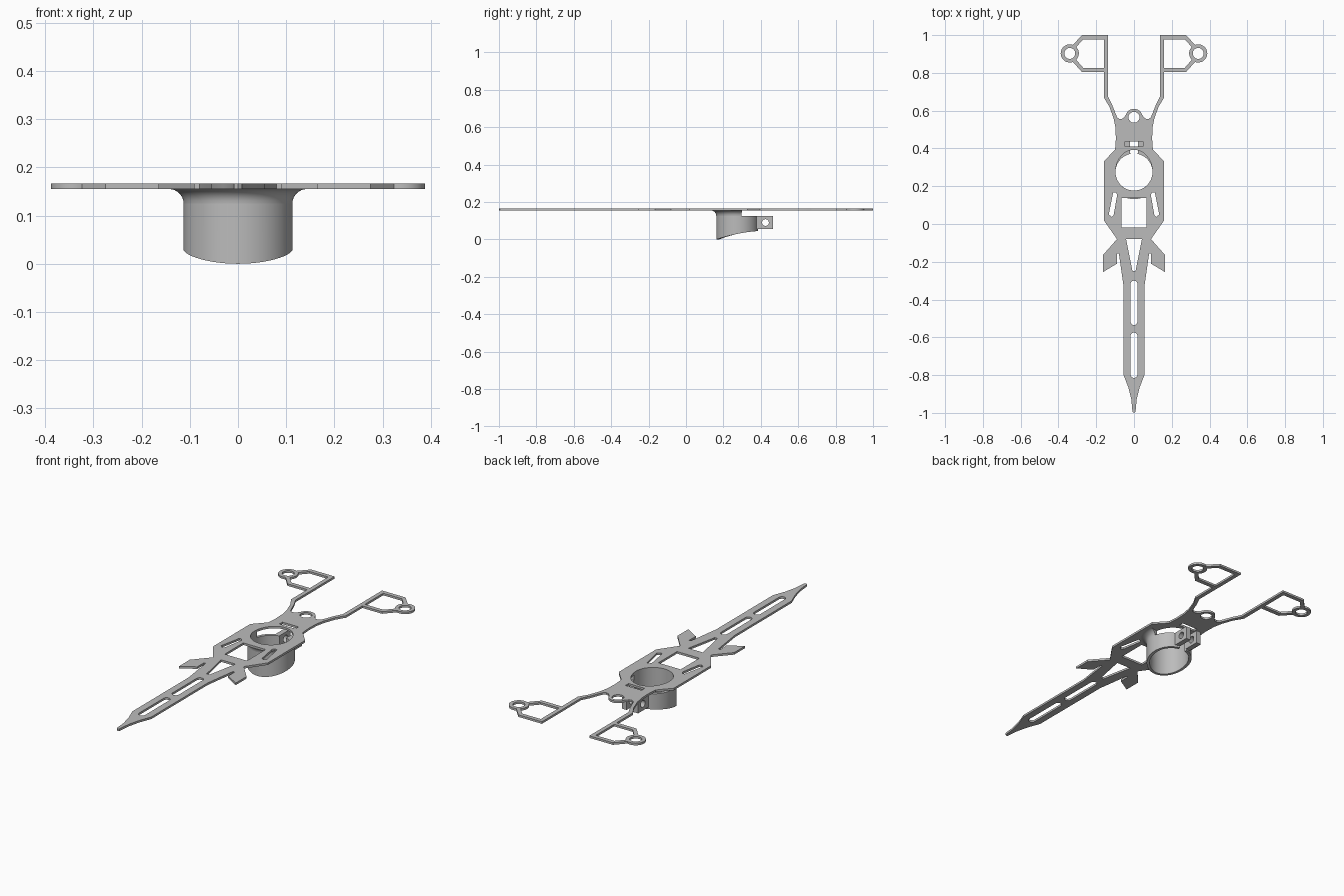
import bpy, bmesh
from math import sin, cos, radians, pi
from mathutils import Matrix

cube = bpy.data.objects.get("Cube")
if cube:
    bpy.data.objects.remove(cube)

grey = bpy.data.materials.new("plain_grey")
grey.use_nodes = True
COLOUR = (0.5, 0.5, 0.5, 1)
grey.diffuse_color = COLOUR
grey.node_tree.nodes["Principled BSDF"].inputs["Base Color"].default_value = COLOUR

PLATE_BOTTOM, PLATE_TOP = 0.155, 0.166
TUBE_Y, TUBE_IN, TUBE_OUT = 0.275, 0.098, 0.113


def arc(cx, cy, r, start, end, steps=16):
    angles = [radians(start + (end - start) * i / steps) for i in range(steps + 1)]
    return [(cx + r * cos(a), cy + r * sin(a)) for a in angles]


def circle(cx, cy, r):
    return arc(cx, cy, r, 0, 352.5, 47)


def box(x0, x1, y0, y1):
    return [(x0, y0), (x1, y0), (x1, y1), (x0, y1)]


def long_slot(r, y0, y1):
    return arc(0, y0 + r, r, 180, 360, 12) + arc(0, y1 - r, r, 0, 180, 12)


def flip(loop):
    return [(-x, y) for x, y in reversed(loop)]


def finish(name, mesh):
    obj = bpy.data.objects.new(name, mesh)
    bpy.context.collection.objects.link(obj)
    mesh.materials.clear()
    mesh.materials.append(grey)
    bpy.ops.object.select_all(action="DESELECT")
    obj.select_set(True)
    bpy.context.view_layer.objects.active = obj
    bpy.ops.object.shade_smooth_by_angle(angle=radians(30))
    return obj


def flat_part(name, loops, low, high, matrix=Matrix()):
    """Fill a profile, leaving its inner loops open, and give it thickness."""
    curve = bpy.data.curves.new(name, "CURVE")
    curve.dimensions = "2D"
    curve.fill_mode = "BOTH"
    curve.extrude = (high - low) / 2
    for loop in loops:
        spline = curve.splines.new("POLY")
        spline.points.add(len(loop) - 1)
        for point, (x, y) in zip(spline.points, loop):
            point.co = (x, y, 0, 1)
        spline.use_cyclic_u = True
    helper = bpy.data.objects.new(name + "_profile", curve)
    bpy.context.collection.objects.link(helper)
    bpy.context.view_layer.update()
    graph = bpy.context.evaluated_depsgraph_get()
    mesh = bpy.data.meshes.new_from_object(helper.evaluated_get(graph))
    bpy.data.objects.remove(helper)
    bm = bmesh.new()
    bm.from_mesh(mesh)
    bmesh.ops.remove_doubles(bm, verts=bm.verts, dist=0.0002)
    bmesh.ops.recalc_face_normals(bm, faces=bm.faces)
    bm.transform(matrix @ Matrix.Translation((0, 0, (low + high) / 2)))
    bm.to_mesh(mesh)
    bm.free()
    return finish(name, mesh)


def swept_ring(name, section, start, end, steps=64):
    """Sweep a closed section of (radius, height) around the tube axis."""
    bm = bmesh.new()
    rings = []
    for i in range(steps + 1):
        a = radians(start + (end - start) * i / steps)
        rings.append([bm.verts.new((r * cos(a), TUBE_Y + r * sin(a), z))
                      for r, z in section(a)])
    for one, two in zip(rings, rings[1:]):
        for k in range(len(one)):
            n = (k + 1) % len(one)
            bm.faces.new((one[k], one[n], two[n], two[k]))
    bm.faces.new(rings[0])
    bm.faces.new(rings[-1])
    bmesh.ops.recalc_face_normals(bm, faces=bm.faces)
    mesh = bpy.data.meshes.new(name)
    bm.to_mesh(mesh)
    bm.free()
    return finish(name, mesh)


# Frame outline: tail, wings, body, neck, arm with ear, centre boss
tail = [(0, -1), (.008, -.995), (.014, -.93), (.03, -.865), (.055, -.8),
        (.055, -.33), (.08, -.155), (.09, -.155)]
wing = [(.09, -.21), (.165, -.255), (.165, -.165), (.09, -.08)]
body = [(.16, .02), (.16, .33), (.1, .395)]
neck = [(.096, .45), (.098, .51), (.108, .56), (.13, .62), (.16, .67)]
ear = ([(.16, .804), (.275, .804)] + arc(.34, .903, .048, -110, 110, 24)
       + [(.275, 1), (.138, 1)])
arm = [(.138, .675), (.115, .63), (.098, .585), (.088, .563),
       (.075, .555), (.06, .558), (.049, .57)]
boss = arc(0, .565, .045, 15, 90, 10)
half = tail + wing + body + neck + ear + arm + boss[:-1]
outline = half + [boss[-1]] + flip(half[1:])

# Openings in the frame
ear_window = ([(.268, .978), (.16, .978), (.16, .826), (.268, .826)]
              + arc(.34, .903, .048, 225, 135, 12))
side_slot = [(.11, .168), (.097, .168), (.089, .155), (.108, .045),
             (.118, .038), (.134, .05)]
tube_hole = [(x, y + max(0, y - TUBE_Y) * 0.2) for x, y in circle(0, TUBE_Y, TUBE_IN)]
paired = [ear_window, circle(.34, .903, .029), side_slot]
central = [circle(0, .565, .029), tube_hole,
           box(-.047, .047, .41, .436),
           box(-.065, .065, -.018, .137),
           [(-.042, -.08), (.042, -.08), (.008, -.25), (-.008, -.25)],
           long_slot(.018, -.535, -.3), long_slot(.018, -.815, -.575)]
flat_part("frame_plate", [outline] + central + paired + [flip(p) for p in paired],
          PLATE_BOTTOM, PLATE_TOP)


# Clamp tube with a curved slanting lower edge and a slit at the back
BAND_TOP = 0.125


def band_section(a):
    t = (1 + sin(a)) / 2
    low = 0.075 * t - 0.03 * t * t
    return [(TUBE_IN, low), (TUBE_OUT, low), (TUBE_OUT, BAND_TOP), (TUBE_IN, BAND_TOP)]


swept_ring("clamp_tube", band_section, 101, 439, 88)


# Front collar flaring into the underside of the plate
def collar_section(a):
    flare = PLATE_BOTTOM - BAND_TOP
    curve = [(TUBE_OUT + flare * (1 - cos(q)), BAND_TOP + flare * sin(q))
             for q in [pi / 2 * i / 8 for i in range(9)]]
    return [(TUBE_IN, BAND_TOP)] + curve + [(TUBE_IN, PLATE_BOTTOM)]


swept_ring("flared_collar", collar_section, 169, 371, 56)

# Pair of drilled clamp lugs behind the tube
sideways = Matrix(((0, 0, 1, 0), (1, 0, 0, 0), (0, 1, 0, 0), (0, 0, 0, 1)))
lug = [box(.374, .465, .055, BAND_TOP), circle(.425, .09, .018)]
for side, low, high in (("left", .02, .047), ("right", -.047, -.02)):
    flat_part(side + "_clamp_lug", lug, low, high, sideways)
